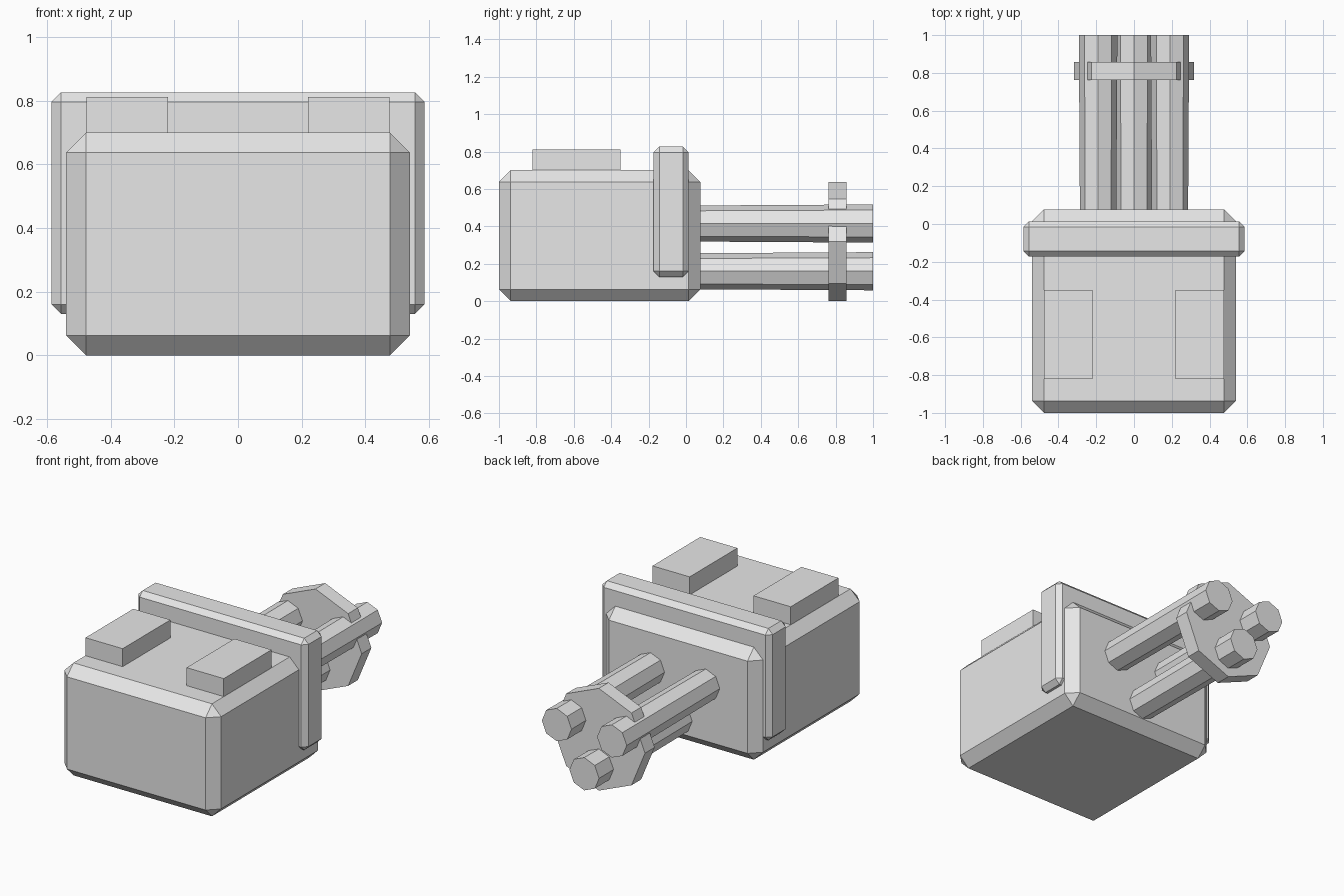
import bpy
import bmesh
import math
from mathutils import Matrix

cube = bpy.data.objects.get("Cube")
if cube:
    bpy.data.objects.remove(cube, do_unlink=True)

# Single grey finish
grey = bpy.data.materials.new("light grey")
grey.use_nodes = True
grey.diffuse_color = (0.8, 0.8, 0.8, 1)
grey.node_tree.nodes["Principled BSDF"].inputs["Base Color"].default_value = (0.8, 0.8, 0.8, 1)


def add_object(name, bm):
    mesh = bpy.data.meshes.new(name)
    bm.to_mesh(mesh)
    bm.free()
    mesh.materials.append(grey)
    obj = bpy.data.objects.new(name, mesh)
    bpy.context.collection.objects.link(obj)
    return obj


def box(name, low, high, chamfer=0):
    """Box between two corners, with optional chamfered edges."""
    bm = bmesh.new()
    bmesh.ops.create_cube(bm, size=1)
    for v in bm.verts:
        v.co = [l + (c + 0.5) * (h - l) for l, h, c in zip(low, high, v.co)]
    obj = add_object(name, bm)
    if chamfer:
        bevel = obj.modifiers.new("chamfer", 'BEVEL')
        bevel.width = chamfer
        bevel.segments = 1
    return obj


def octagon_rod(name, x, z, y0, y1, r0, r1):
    """Eight-sided rod along y with a corner pointing straight up."""
    bm = bmesh.new()
    bmesh.ops.create_cone(bm, cap_ends=True, segments=8,
                          radius1=r0, radius2=r1, depth=y1 - y0)
    bm.transform(Matrix.Translation((x, (y0 + y1) / 2, z))
                 @ Matrix.Rotation(-math.pi / 2, 4, 'X'))
    return add_object(name, bm)


# Housing and the collar around it
box("housing", (-0.54, -1, 0), (0.54, 0.077, 0.7), 0.063)
box("collar", (-0.586, -0.173, 0.13), (0.586, 0.014, 0.826), 0.03)

# Raised pads on the roof
box("left_pad", (0.22, -0.82, 0.65), (0.476, -0.35, 0.812))
box("right_pad", (-0.476, -0.82, 0.65), (-0.22, -0.35, 0.812))

# Three slightly flared barrels joined by a disc
for name, x, z in (("left_barrel", 0.19, 0.415),
                   ("right_barrel", -0.19, 0.415),
                   ("lower_barrel", 0, 0.16)):
    octagon_rod(name, x, z, 0, 1, 0.096, 0.102)
octagon_rod("barrel_disc", 0, 0.32, 0.762, 0.857, 0.318, 0.318)
